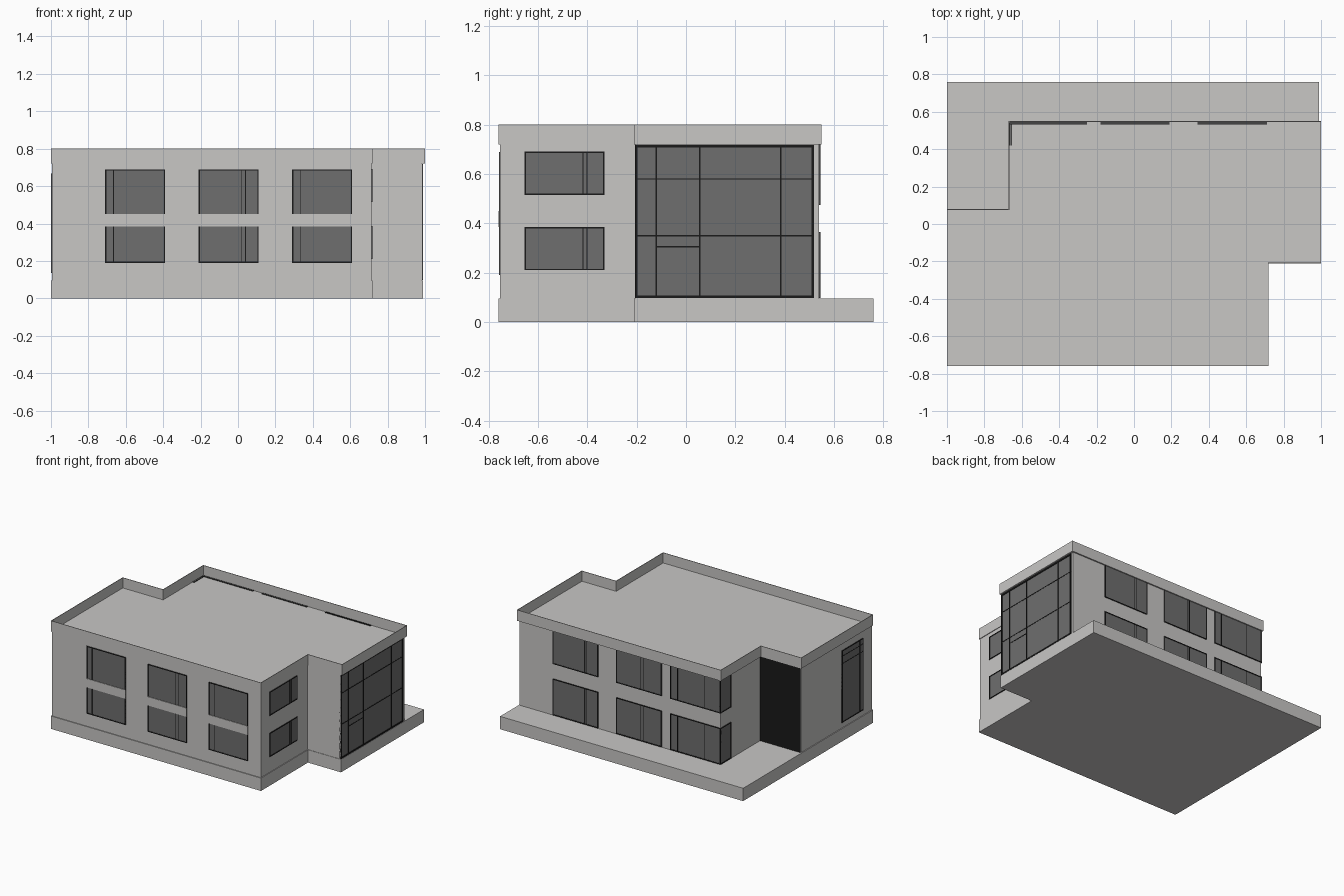
import bpy
import bmesh
from mathutils import Vector

cube = bpy.data.objects.get("Cube")
if cube:
    bpy.data.objects.remove(cube, do_unlink=True)


def material(name, color):
    m = bpy.data.materials.new(name)
    m.use_nodes = True
    m.diffuse_color = (*color, 1)
    bsdf = next(n for n in m.node_tree.nodes if n.type == 'BSDF_PRINCIPLED')
    bsdf.inputs["Base Color"].default_value = (*color, 1)
    bsdf.inputs["Roughness"].default_value = 0.8
    return m


WALL = material("warm_grey_plaster", (0.58, 0.57, 0.56))
GLASS = material("grey_glass", (0.156, 0.156, 0.156))
FRAME = material("black_frame", (0.01, 0.01, 0.01))


def finish(name, bm, mat):
    bmesh.ops.recalc_face_normals(bm, faces=bm.faces)
    mesh = bpy.data.meshes.new(name)
    bm.to_mesh(mesh)
    bm.free()
    mesh.materials.append(mat)
    obj = bpy.data.objects.new(name, mesh)
    bpy.context.collection.objects.link(obj)
    return obj


def prism(name, outline, z0, z1, open_top=False):
    """Extrude a plan outline upward."""
    bm = bmesh.new()
    floor = bm.faces.new([bm.verts.new((x, y, z0)) for x, y in outline])
    ext = bmesh.ops.extrude_face_region(bm, geom=[floor], use_keep_orig=True)
    top_verts = [g for g in ext["geom"] if isinstance(g, bmesh.types.BMVert)]
    bmesh.ops.translate(bm, verts=top_verts, vec=(0, 0, z1 - z0))
    if open_top:
        caps = [g for g in ext["geom"] if isinstance(g, bmesh.types.BMFace)]
        bmesh.ops.delete(bm, geom=caps, context='FACES_ONLY')
    obj = finish(name, bm, WALL)
    if open_top:
        # outward normals point down and away from the roof well
        if obj.data.polygons[0].normal.z > 0:
            obj.data.flip_normals()
    return obj


def add_box(bm, lo, hi):
    lo, hi = Vector(lo), Vector(hi)
    verts = bmesh.ops.create_cube(bm, size=1)["verts"]
    for v in verts:
        v.co = Vector((lo[i] + hi[i]) / 2 + v.co[i] * (hi[i] - lo[i]) for i in range(3))


def facade_box(bm, side, plane, u, z, depth):
    """Box on a wall: side is the outward direction, u the range along it."""
    sign = 1 if side[0] == "+" else -1
    d = sorted(plane + sign * k for k in depth)
    if side[1] == "x":
        add_box(bm, (d[0], u[0], z[0]), (d[1], u[1], z[1]))
    else:
        add_box(bm, (u[0], d[0], z[0]), (u[1], d[1], z[1]))


def window(name, side, plane, u, z, uprights=(), rails=(), w=0.006, thin=0.004):
    """Glass pane with a rim, uprights and rails (rails may be partial)."""
    bm = bmesh.new()
    facade_box(bm, side, plane, u, z, (-0.004, 0.002))
    finish(name + "_glass", bm, GLASS)
    bm = bmesh.new()
    depth = (-0.008, 0.005)
    for a in (u[0], u[1] - w):
        facade_box(bm, side, plane, (a, a + w), z, depth)
    for b in (z[0], z[1] - w):
        facade_box(bm, side, plane, u, (b, b + w), depth)
    for a in uprights:
        facade_box(bm, side, plane, (a - thin / 2, a + thin / 2), z, (-0.004, 0.004))
    for b, span in rails:
        facade_box(bm, side, plane, span or u, (b - thin / 2, b + thin / 2), (-0.004, 0.0035))
    finish(name + "_frame", bm, FRAME)


# Plinth, walls and roof tray with parapet
prism("base_plinth", [(-1, -0.76), (0.72, -0.76), (0.72, -0.21), (0.99, -0.21),
                      (0.99, 0.76), (-1, 0.76)], 0, 0.095)
prism("walls", [(-0.994, -0.754), (0.715, -0.754), (0.715, -0.207), (0.985, -0.207),
                (0.985, 0.54), (-0.66, 0.54), (-0.66, 0.073), (-0.994, 0.073)], 0.09, 0.721)
roof = prism("roof_parapet", [(-1, -0.76), (0.72, -0.76), (0.72, -0.21), (1, -0.21),
                              (1, 0.55), (-0.67, 0.55), (-0.67, 0.08), (-1, 0.08)],
             0.72, 0.8, open_top=True)
solid = roof.modifiers.new("thickness", 'SOLIDIFY')
solid.thickness = 0.004
solid.offset = -1
solid.use_even_offset = True

# Front windows: tall frames crossed by a plaster band
for i, (x, bars) in enumerate(((-0.71, [-0.665]), (-0.21, [0.02, 0.04]), (0.29, [0.335]))):
    span = (x, x + 0.32)
    window(f"front_window_{i + 1}", "-y", -0.754, span, (0.19, 0.69), bars)
    bm = bmesh.new()
    facade_box(bm, "-y", -0.754, span, (0.385, 0.45), (-0.01, 0.006))
    finish(f"front_band_{i + 1}", bm, WALL)

# Small windows on the recessed end wall
for level, z in (("lower", (0.21, 0.386)), ("upper", (0.515, 0.691))):
    window(f"{level}_end_window", "+x", 0.715, (-0.655, -0.33), z, [-0.418, -0.402])

# Glazed entrance wall with a door
window("entrance_glazing", "+x", 0.985, (-0.207, 0.52), (0.097, 0.718),
       [-0.12, 0.055, 0.385], [(0.58, None), (0.35, None), (0.305, (-0.12, 0.055))],
       w=0.011, thin=0.006)

# Back windows in two rows, with a wrapped corner
for level, z in (("lower", (0.097, 0.365)), ("upper", (0.475, 0.727))):
    for i, (u, bars) in enumerate((((0.34, 0.71), [0.45, 0.435]),
                                   ((-0.18, 0.19), [-0.01, -0.03]),
                                   ((-0.664, -0.25), [-0.53, -0.31]))):
        window(f"{level}_back_window_{i + 1}", "+y", 0.54, u, z, bars)
    window(f"{level}_corner_window", "-x", -0.66, (0.42, 0.544), z)

# Dark panel at the back recess
bm = bmesh.new()
facade_box(bm, "+y", 0.073, (-0.99, -0.66), (0.095, 0.72), (-0.004, 0.004))
finish("recess_panel", bm, FRAME)

# Tall window on the far end wall
window("stair_window", "-x", -0.994, (-0.65, -0.4), (0.135, 0.668),
       [-0.61], [(0.625, None), (0.57, None)])
